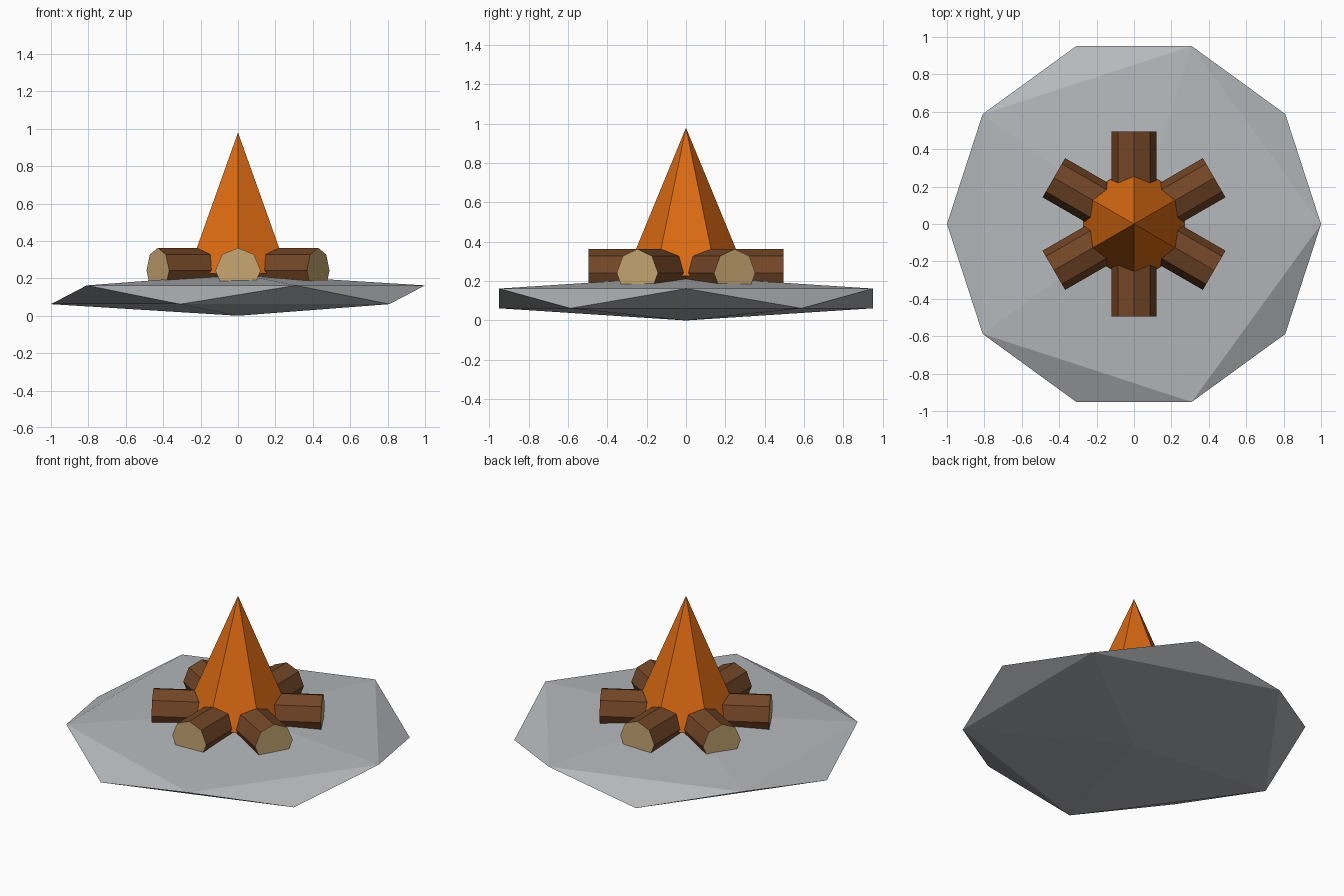
import bpy, bmesh, math
from mathutils import Matrix

if "Cube" in bpy.data.objects:
    bpy.data.objects.remove(bpy.data.objects["Cube"])


def material(name, rgb):
    m = bpy.data.materials.new(name)
    m.diffuse_color = (*rgb, 1)
    m.use_nodes = True
    m.node_tree.nodes["Principled BSDF"].inputs["Base Color"].default_value = m.diffuse_color
    return m


STONE = material("grey stone", (0.46, 0.48, 0.50))
BARK = material("brown bark", (0.17, 0.061, 0.02))
CUT_WOOD = material("pale cut wood", (0.58, 0.39, 0.17))
FLAME = material("orange flame", (0.71, 0.144, 0.006))


def add_object(name, bm, *mats):
    mesh = bpy.data.meshes.new(name)
    bm.to_mesh(mesh)
    bm.free()
    for m in mats:
        mesh.materials.append(m)
    obj = bpy.data.objects.new(name, mesh)
    bpy.context.collection.objects.link(obj)
    return obj


# Stone slab: an icosahedron pressed flat
H = 0.112
R = math.sqrt(5) / 2
bm = bmesh.new()
bmesh.ops.create_icosphere(bm, subdivisions=1, radius=1,
                           matrix=Matrix.Translation((0, 0, H)) @ Matrix.Diagonal((R, R, H, 1)))
add_object("stone_base", bm, STONE)

# Three crossing logs: eight-sided, an edge on top, pale sawn ends
for i, angle in enumerate((30, 90, 150)):
    bm = bmesh.new()
    bmesh.ops.create_cone(bm, cap_ends=True, segments=8, radius1=0.121, radius2=0.121, depth=0.99,
                          matrix=Matrix.Rotation(math.pi / 2, 4, 'Y'))
    for f in bm.faces:
        f.material_index = 1 if abs(f.normal.x) > 0.9 else 0
    log = add_object(f"log_{i + 1}", bm, BARK, CUT_WOOD)
    log.location.z = 0.242
    log.rotation_euler.z = math.radians(angle)

# Flame: six-sided cone with corners towards front and back
TOP, BOTTOM = 0.98, 0.225
bm = bmesh.new()
bmesh.ops.create_cone(bm, cap_ends=True, segments=6, radius1=0.311, radius2=0, depth=TOP - BOTTOM,
                      matrix=Matrix.Translation((0, 0, (TOP + BOTTOM) / 2)))
bmesh.ops.remove_doubles(bm, verts=bm.verts, dist=1e-5)
add_object("flame", bm, FLAME)
